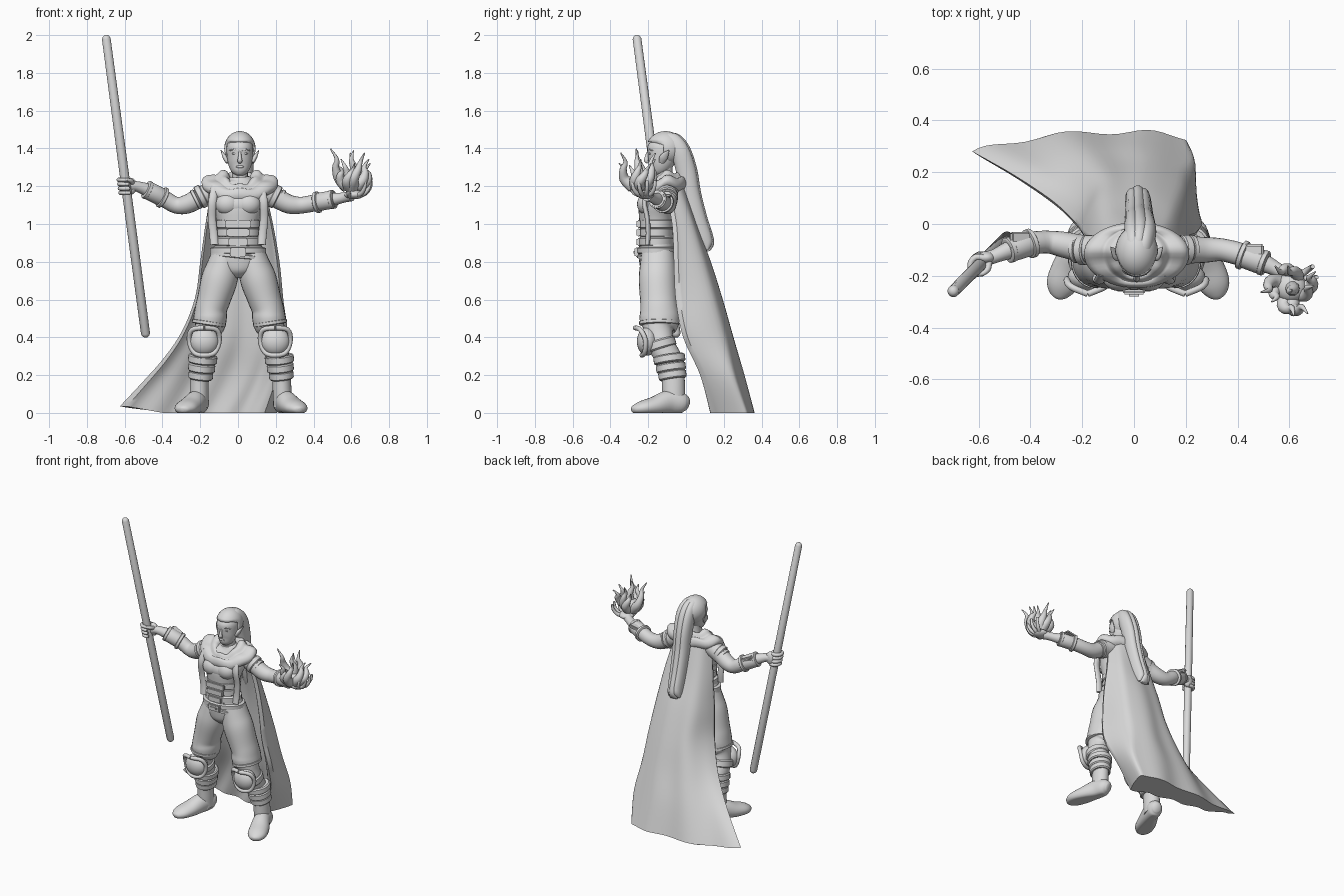
import bpy, bmesh, math
from mathutils import Vector, Matrix

cube = bpy.data.objects.get("Cube")
if cube:
    bpy.data.objects.remove(cube)

GREY = (0.7, 0.7, 0.7, 1)
grey = bpy.data.materials.new("plain grey")
grey.use_nodes = True
grey.diffuse_color = GREY
grey.node_tree.nodes["Principled BSDF"].inputs["Base Color"].default_value = GREY

X, Y, Z = Vector((1, 0, 0)), Vector((0, 1, 0)), Vector((0, 0, 1))


def finish(name, bm, angle=50):
    """Turn a bmesh into a smooth shaded object."""
    bmesh.ops.recalc_face_normals(bm, faces=bm.faces)
    mesh = bpy.data.meshes.new(name)
    bm.to_mesh(mesh)
    bm.free()
    mesh.materials.append(grey)
    obj = bpy.data.objects.new(name, mesh)
    bpy.context.collection.objects.link(obj)
    bpy.ops.object.select_all(action="DESELECT")
    obj.select_set(True)
    bpy.context.view_layer.objects.active = obj
    bpy.ops.object.shade_smooth_by_angle(angle=math.radians(angle))
    return obj


def spline(points, steps):
    """Smooth curve through tuples of any length."""
    if steps == 1:
        return [tuple(p) for p in points]
    out = []
    last = len(points) - 1
    for i in range(last):
        a, b, c, d = (points[min(max(i + k, 0), last)] for k in (-1, 0, 1, 2))
        for j in range(steps):
            t = j / steps
            out.append(tuple(
                q + t * (r - p) / 2 + t * t * (2 * p - 5 * q + 4 * r - s) / 2
                + t ** 3 * (3 * q - p - 3 * r + s) / 2
                for p, q, r, s in zip(a, b, c, d)))
    return out + [tuple(points[-1])]


def skin(name, rows, caps=False, angle=50):
    """Join closed rows of points with quads."""
    bm = bmesh.new()
    grid = [[bm.verts.new(p) for p in row] for row in rows]
    n = len(grid[0])
    for low, high in zip(grid, grid[1:]):
        for j in range(n):
            k = (j + 1) % n
            bm.faces.new((low[j], low[k], high[k], high[j]))
    if caps:
        bm.faces.new(grid[0])
        bm.faces.new(grid[-1])
    return finish(name, bm, angle)


def loft(name, sections, steps=4, sides=20, ref=None, angle=50):
    """Elliptical sections (x, y, z, radius_a, radius_b) along a path."""
    pts = spline(sections, steps)
    pos = [Vector(p[:3]) for p in pts]
    if ref is None:
        span = pos[-1] - pos[0]
        ref = Z if abs(span.y) > max(abs(span.x), abs(span.z)) else Y
    rows = []
    for i, p in enumerate(pts):
        t = (pos[min(i + 1, len(pos) - 1)] - pos[max(i - 1, 0)]).normalized()
        u = ref.cross(t).normalized()
        v = t.cross(u)
        ra, rb = max(p[3], .002), max(p[4], .002)
        row = []
        for j in range(sides):
            a = math.tau * j / sides
            q = pos[i] + u * ra * math.cos(a) + v * rb * math.sin(a)
            q.z = max(q.z, 0)
            row.append(q)
        rows.append(row)
    return skin(name, rows, True, angle)


def tube(name, path, r, tip=None, **kw):
    """Round tube that may taper to a tip radius."""
    tip = r if tip is None else tip
    n = len(path) - 1
    return loft(name, [(*p, *[r + (tip - r) * i / n] * 2) for i, p in enumerate(path)], sides=10, **kw)


def band(name, centre, axis, ra, rb, height):
    """Short bevelled ring or disc around an axis."""
    axis = Vector(axis).normalized()
    shape = ((-.5, .9), (-.35, 1), (.35, 1), (.5, .9))
    return loft(name, [(*(Vector(centre) + axis * height * k), ra * f, rb * f) for k, f in shape],
                steps=1, sides=28, angle=35)


def ball(name, centre, radii):
    bm = bmesh.new()
    bmesh.ops.create_uvsphere(bm, u_segments=24, v_segments=16, radius=1)
    bm.transform(Matrix.Translation(centre) @ Matrix.Diagonal((*radii, 1)))
    return finish(name, bm)


def plate(name, centre, size, turn=0):
    """Bevelled box, turned about y."""
    bm = bmesh.new()
    bmesh.ops.create_cube(bm, size=1)
    bm.transform(Matrix.Diagonal((*size, 1)))
    bmesh.ops.bevel(bm, geom=bm.edges[:], offset=min(size) * .3, segments=2, affect="EDGES")
    bm.transform(Matrix.Translation(centre) @ Matrix.Rotation(turn, 4, "Y"))
    return finish(name, bm, 35)


# Torso, bust and neck
loft("torso", [(0, -.15, .715, .04, .05), (0, -.15, .75, .1, .085), (0, -.152, .8, .138, .095),
               (0, -.155, .86, .135, .095), (0, -.155, .95, .105, .085), (0, -.16, 1.03, .115, .088),
               (0, -.158, 1.1, .14, .09), (0, -.13, 1.17, .16, .08), (.01, -.12, 1.22, .09, .06),
               (.01, -.12, 1.25, .05, .05)], sides=32)
ball("bodice", (0, -.195, 1.1), (.118, .058, .062))
loft("neck", [(.01, -.11, 1.18, .055, .055), (.01, -.115, 1.25, .042, .045), (.01, -.12, 1.32, .045, .05)])

# Corset, belt and buckle
for i, (z, w, d) in enumerate(((.905, .125, .094), (.955, .115, .089), (1.0, .118, .092))):
    band(f"corset_band_{i}", (0, -.158, z), Z, w, d, .05)
    plate(f"corset_plate_{i}", (0, -.251, z), (.1 + .02 * i, .02, .042))
band("belt", (0, -.157, .86), Z, .147, .104, .036)
band("lower_belt", (0, -.155, .83), (.1, 0, 1), .147, .104, .022)
plate("buckle", (0, -.262, .85), (.085, .02, .05))
plate("buckle_centre", (0, -.269, .85), (.05, .02, .025))

# Head and face
loft("head", [(.01, -.165, 1.258, .015, .015), (.01, -.158, 1.275, .04, .038), (.01, -.14, 1.31, .06, .062),
              (.01, -.125, 1.36, .069, .08), (.01, -.12, 1.41, .07, .083), (.01, -.12, 1.45, .055, .06)], sides=28)
loft("nose", [(.01, -.2, 1.385, .006, .006), (.01, -.207, 1.355, .009, .011), (.01, -.21, 1.335, .013, .012),
              (.01, -.2, 1.325, .009, .006)])
ball("lips", (.01, -.194, 1.303), (.021, .007, .007))
for s, side in ((1, "left"), (-1, "right")):
    ball(f"{side}_eye", (.01 + s * .028, -.19, 1.373), (.014, .008, .006))
    tube(f"{side}_brow", [(.01 + s * x, y, z) for x, y, z in
                          ((.012, -.198, 1.387), (.032, -.193, 1.395), (.055, -.175, 1.388))], .006, .003)
    loft(f"{side}_ear", [(.01 + s * .066, -.13, 1.325, .009, .014), (.01 + s * .078, -.12, 1.35, .012, .022),
                         (.01 + s * .09, -.105, 1.372, .007, .015), (.01 + s * .1, -.09, 1.39, .002, .003)])
    ball(f"{side}_bust", (s * .055, -.207, 1.105), (.066, .052, .058))

# Hair: cap pulled back from the face, plus one long fall of three merged locks
cap = ball("hair_cap", (.01, -.108, 1.4), (.083, .102, .092))
for v in cap.data.vertices:
    if v.co.z < 1.425 and v.co.y < -.12:
        v.co.y = -.12
fall = ((-.12, 1.435, .035), (-.07, 1.435, .05), (-.025, 1.385, .05), (.008, 1.28, .052), (.03, 1.16, .05),
        (.062, 1.02, .053), (.092, .93, .052), (.112, .885, .04), (.12, .858, .01))
for w, side in ((-1, "right"), (0, "middle"), (1, "left")):
    loft(f"{side}_hair_lock", [(.012 + min(k, 2) * .008 - .002 * k + w * min(.015 + .007 * k, .032 - .002 * k),
                                y - .008 * abs(w), z + .01 * abs(w) * (k > 6), r, .036 - .001 * k)
                               for k, (y, z, r) in enumerate(fall)], ref=X)

# Cape: thick cloth, five points across at each height; the hollow front fills out toward the flat hem
cape_rows = (
    (1.2, (-.14, -.1), (-.1, -.04), (0, -.01), (.1, -.04), (.14, -.1)),
    (1.0, (-.172, -.06), (-.12, .02), (0, .045), (.13, .03), (.185, -.06)),
    (.8, (-.2, -.04), (-.14, .08), (0, .118), (.155, .09), (.22, -.05)),
    (.6, (-.23, 0), (-.15, .14), (0, .18), (.178, .145), (.24, -.04)),
    (.4, (-.315, .08), (-.2, .2), (0, .235), (.19, .2), (.262, 0)),
    (.2, (-.465, .18), (-.27, .265), (-.02, .295), (.22, .25), (.22, .09)),
    (.0, (-.625, .27), (-.34, .33), (-.02, .345), (.2, .315), (.15, .145)))
across = [[c for x, y in spline(row[1:], 8) for c in (row[0], x, y)] for row in cape_rows]
rings = []
for row in spline(across, 6):
    outer, inner = [], []
    z, start, end = row[0], Vector(row[1:3]), Vector(row[-2:])
    depth = max(.15, .9 - .75 * z)
    for j in range(0, len(row), 3):
        u = j / (len(row) - 3)
        spot = Vector(row[j + 1:j + 3])
        fold = Vector((0, .008 * math.sin(u * 25) * (1.2 - z)))
        lift = max(z, 0) + .035 * max(0, 1 - u * 4) * max(0, 1 - z * 4)
        outer.append((*(spot + fold + Vector((0, .01))), lift))
        hollow = spot.lerp(start.lerp(end, u), depth) + fold
        inner.append((hollow.x * .94, hollow.y - .014, lift))
    rings.append(outer + inner[::-1])
skin("cape", rings, True)

# Mantle draped over the shoulders in two rolls, dipping in front
profile = ((.05, .05, 1.22), (.07, .07, 1.262), (.1, .09, 1.268), (.125, .1, 1.245), (.145, .105, 1.245),
           (.185, .115, 1.238), (.203, .122, 1.212), (.19, .115, 1.185), (.15, .09, 1.165))
mantle = []
for rx, ry, z in spline(profile, 3):
    ring = []
    for j in range(48):
        a = math.tau * j / 48
        c, s = math.cos(a), math.sin(a)
        ring.append((.01 + rx * c, -.115 + ry * s * (1.08 if s < 0 else 1),
                     z - .06 * max(0, -s) + .012 * c ** 4 + .006 * math.sin(a * 7)))
    mantle.append(ring)
skin("mantle", mantle)

# Legs, boots, knee guards and greaves
leg = ((.07, -.15, .85, .07, .085), (.085, -.15, .77, .088, .095), (.105, -.15, .7, .096, .1),
       (.135, -.145, .6, .088, .098), (.15, -.142, .55, .085, .1), (.155, -.14, .505, .088, .106),
       (.165, -.142, .46, .084, .098), (.178, -.145, .43, .062, .075),
       (.19, -.13, .36, .064, .07), (.2, -.09, .28, .06, .07), (.215, -.07, .2, .05, .062),
       (.22, -.065, .1, .05, .06), (.22, -.06, .03, .048, .058))
foot = ((.205, .008, .04, .025, .03), (.215, -.02, .05, .048, .055), (.235, -.09, .055, .054, .065),
        (.27, -.17, .035, .063, .05), (.295, -.235, .025, .06, .038), (.308, -.275, .018, .035, .022),
        (.312, -.287, .015, .01, .01))
shield = ((0, .45), (.065, .44), (.08, .385), (.055, .32), (0, .305))
frame = shield + tuple((-x, z) for x, z in shield[-2::-1])
for s, side in ((1, "left"), (-1, "right")):
    def at(x, z=0):
        return s * x + .016 * (1 - z)
    loft(f"{side}_leg", [(at(x, z), y, z, a, b) for x, y, z, a, b in leg], sides=24)
    loft(f"{side}_boot", [(at(x), y, z, a, b) for x, y, z, a, b in foot], sides=24)
    band(f"{side}_trouser_fold", (at(.162, .5), -.142, .475), (s * .15, 0, -1), .09, .106, .022)
    tube(f"{side}_knee_frame", [(at(.188, .4) + x, -.262 + 6 * x * x + .25 * (.42 - z), z) for x, z in frame],
         .013, ref=Y)
    ball(f"{side}_knee_guard", (at(.188, .4), -.205, .378), (.078, .055, .075))
    band(f"{side}_knee_strap", (at(.19, .4), -.135, .36), (s * .1, .3, -1), .074, .083, .05)
    for i, z in enumerate((.285, .24, .2)):
        band(f"{side}_greave_{i}", (at(.203 + .005 * i), -.088 + .008 * i, z), (s * .1, .15, -1),
             .077 - .006 * i, .084 - .005 * i, .044)
    # Harness strap and sleeve edges
    loft(f"{side}_harness", [(s * x, y, z, .022, .013) for x, y, z in
                             ((.12, -.19, 1.2), (.135, -.22, 1.12), (.138, -.205, 1.03),
                              (.13, -.2, .95), (.125, -.205, .89))])
    band(f"{side}_sleeve_cuff", (s * .195, -.1, 1.145), (s, 0, -.5), .062, .058, .035)
    band(f"{side}_sleeve_roll", (s * .222, -.097, 1.13), (s, 0, -.5), .055, .053, .02)

# Arms and bracers
right = ((-.13, -.1, 1.175), (-.2, -.095, 1.14), (-.27, -.08, 1.105), (-.33, -.07, 1.1), (-.4, -.075, 1.14),
         (-.48, -.1, 1.18), (-.54, -.125, 1.2), (-.575, -.135, 1.2))
left = ((.13, -.1, 1.175), (.2, -.1, 1.14), (.27, -.1, 1.105), (.34, -.1, 1.1), (.42, -.12, 1.115),
        (.5, -.15, 1.13), (.56, -.18, 1.14), (.6, -.205, 1.15))
girth = (.06, .053, .05, .044, .044, .035, .027, .03)
for side, path in (("right", right), ("left", left)):
    loft(f"{side}_arm", [(*p, r, r) for p, r in zip(path, girth)])
    a, b = Vector(path[4]), Vector(path[5])
    way = b - a
    band(f"{side}_bracer", a + way * .5, way, .048, .048, .115)
    for k, r in ((0, .057), (1, .05)):
        band(f"{side}_bracer_rim_{k}", a + way * k, way, r, r, .022)
    plate(f"{side}_bracer_plate", a + way * .5 + Vector((0, .035, .03)), (.085, .045, .025),
          -math.atan2(way.z, way.x) if way.x > 0 else math.atan2(way.z, -way.x))

# Staff with rounded ends
top, foot_end = Vector((-.7, -.262, 2)), Vector((-.487, -.05, .4))
loft("staff", [(*top.lerp(foot_end, k), r, r) for k, r in
               ((0, .008), (.004, .017), (.012, .023), (.5, .025), (.988, .024), (.996, .018), (1, .008))],
     steps=1, sides=16)

# Right hand gripping the staff
ball("right_palm", (-.57, -.13, 1.2), (.035, .025, .045))
for i in range(4):
    h = 1.165 + i * .023
    c = top.lerp(foot_end, (2 - h) / 1.6)
    arc = [(c.x + .034 * math.cos(a), c.y + .034 * math.sin(a), h)
           for a in (math.radians(60 + 48 * k) for k in range(6))]
    tube(f"right_finger_{i}", arc, .013, .01, ref=Z)
tube("right_thumb", [(-.56, -.14, 1.215), (-.565, -.175, 1.228), (-.59, -.195, 1.235)], .014, .009, ref=Z)

# Left hand, open and turned up
ball("left_palm", (.615, -.215, 1.155), (.052, .045, .024))
for i in range(4):
    a = math.radians(-50 + 28 * i)
    tube(f"left_finger_{i}", [(.615 + r * math.cos(a), -.215 + r * math.sin(a), z) for r, z in
                              ((.03, 1.152), (.062, 1.165), (.085, 1.195), (.09, 1.23))], .014, .008)
tube("left_thumb", [(.59, -.235, 1.15), (.585, -.275, 1.165), (.595, -.295, 1.2)], .014, .008)

# Flame: uneven ring of thick curling tongues around a core
ball("flame_core", (.605, -.245, 1.225), (.06, .055, .04))
for i in range(8):
    a = math.tau * i / 8 + .3 * (i % 2)
    tall = (.11, .16, .13, .18, .1)[i % 5]
    reach = (.11, .085, .1)[i % 3]
    tongue = [(.605 + r * reach * math.cos(a + w), -.25 + r * reach * math.sin(a + w), 1.2 + tall * k)
              for r, w, k in ((.3, 0, 0), (.7, .1, .25), (.8, .35, .55), (.75, .55, .8), (1.05, .6, 1.1))]
    tube(f"flame_tongue_{i}", tongue, .036, .003)
tube("flame_heart", [(.605, -.25, 1.22), (.615, -.25, 1.29), (.6, -.26, 1.34), (.612, -.255, 1.39)], .034, .002)
